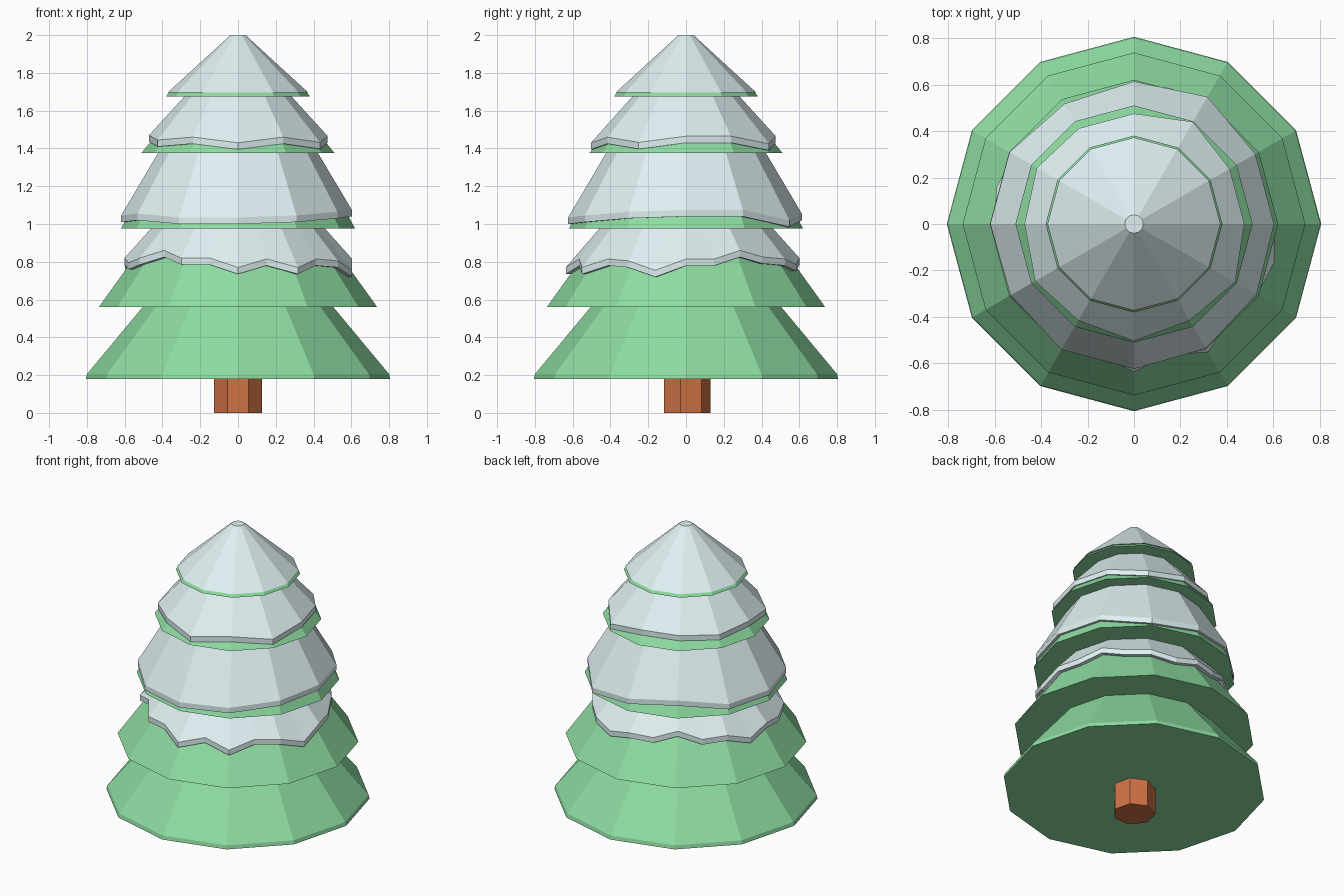
import bpy, bmesh
from math import sin, cos, pi

if "Cube" in bpy.data.objects:
    bpy.data.objects.remove(bpy.data.objects["Cube"])


def material(name, rgb):
    m = bpy.data.materials.new(name)
    m.diffuse_color = (*rgb, 1)
    m.use_nodes = True
    m.node_tree.nodes["Principled BSDF"].inputs["Base Color"].default_value = m.diffuse_color
    return m


GREEN = material("green", (0.27, 0.72, 0.36))
SNOW = material("snow", (0.74, 0.87, 0.89))
BARK = material("bark", (0.62, 0.17, 0.06))


def loft(name, rings, mat, cap_start=True, cap_end=True):
    """Bridge a stack of equal-length rings into a flat-shaded shell."""
    bm = bmesh.new()
    loops = [[bm.verts.new(p) for p in ring] for ring in rings]
    n = len(loops[0])
    for a, b in zip(loops, loops[1:]):
        for i in range(n):
            j = (i + 1) % n
            bm.faces.new((a[i], a[j], b[j], b[i]))
    if cap_start:
        bm.faces.new(loops[0][::-1])
    if cap_end:
        bm.faces.new(loops[-1])
    bmesh.ops.recalc_face_normals(bm, faces=bm.faces[:])
    me = bpy.data.meshes.new(name)
    bm.to_mesh(me)
    bm.free()
    me.materials.append(mat)
    ob = bpy.data.objects.new(name, me)
    bpy.context.collection.objects.link(ob)
    return ob


def ring(r, z, n=12, start=0.0):
    return [(r * cos(start + 2 * pi * i / n), r * sin(start + 2 * pi * i / n), z)
            for i in range(n)]


def lathe(name, profile, mat, n=12, start=0.0):
    return loft(name, [ring(r, z, n, start) for r, z in profile], mat)


def snow_cap(name, base, top, rim, lift):
    """Snow blanket over a cone from base to top (r, z); rim = lower edge heights."""
    n = len(rim)
    slope = (base[0] - top[0]) / (top[1] - base[1])
    rings = [[], [], [], []]
    for i, z in enumerate(rim):
        a = 2 * pi * i / n
        flat = cos(pi / 12) if n == 24 and i % 2 else 1   # mid-facet points
        cone = (base[0] - slope * (z - base[1])) * flat
        r_out = cone + lift
        r_top = top[0] * flat + 0.012
        for k, (r, h) in enumerate(((cone - 0.03, z), (r_out, z),
                                    (r_out, z + 0.035), (r_top, top[1]))):
            rings[k].append((r * cos(a), r * sin(a), h))
    return loft(name, rings, SNOW, cap_start=False)


# Trunk
lathe("trunk", [(0.13, 0), (0.13, 0.25)], BARK, 7, pi / 2)

# Branch tiers, bottom to top
lathe("branches_1", [(0.805, 0.18), (0.80, 0.205), (0.43, 0.65)], GREEN)
lathe("branches_2", [(0.737, 0.56), (0.40, 1.03)], GREEN)
lathe("branches_3", [(0.62, 0.975), (0.385, 1.42)], GREEN)
lathe("branches_4", [(0.51, 1.377), (0.24, 1.71)], GREEN)
lathe("branches_5", [(0.38, 1.676), (0.37, 1.69), (0.03, 1.98)], GREEN)

# Snow on the tiers
snow_cap("snow_2", (0.737, 0.56), (0.40, 1.03),
         [.78, .78, .825, .79, .78, .75, .785, .78, .83, .78, .79, .74,
          .785, .76, .785, .825, .785, .785, .735, .78, .735, .78, .77, .72], 0.025)
snow_cap("snow_3", (0.62, 0.975), (0.385, 1.42),
         [1.04, 1.04, .985, 1.02, 1.05, 1.01, 1.01, 1.02, 1.0, 1.0, 1.01, 1.03], 0.017)
snow_cap("snow_4", (0.51, 1.377), (0.24, 1.71),
         [1.43, 1.43, 1.39, 1.43, 1.43, 1.42, 1.435, 1.41, 1.425, 1.395, 1.425, 1.397], 0.008)
lathe("snow_top", [(0.355, 1.694), (0.372, 1.696), (0.04, 2.0)], SNOW)
